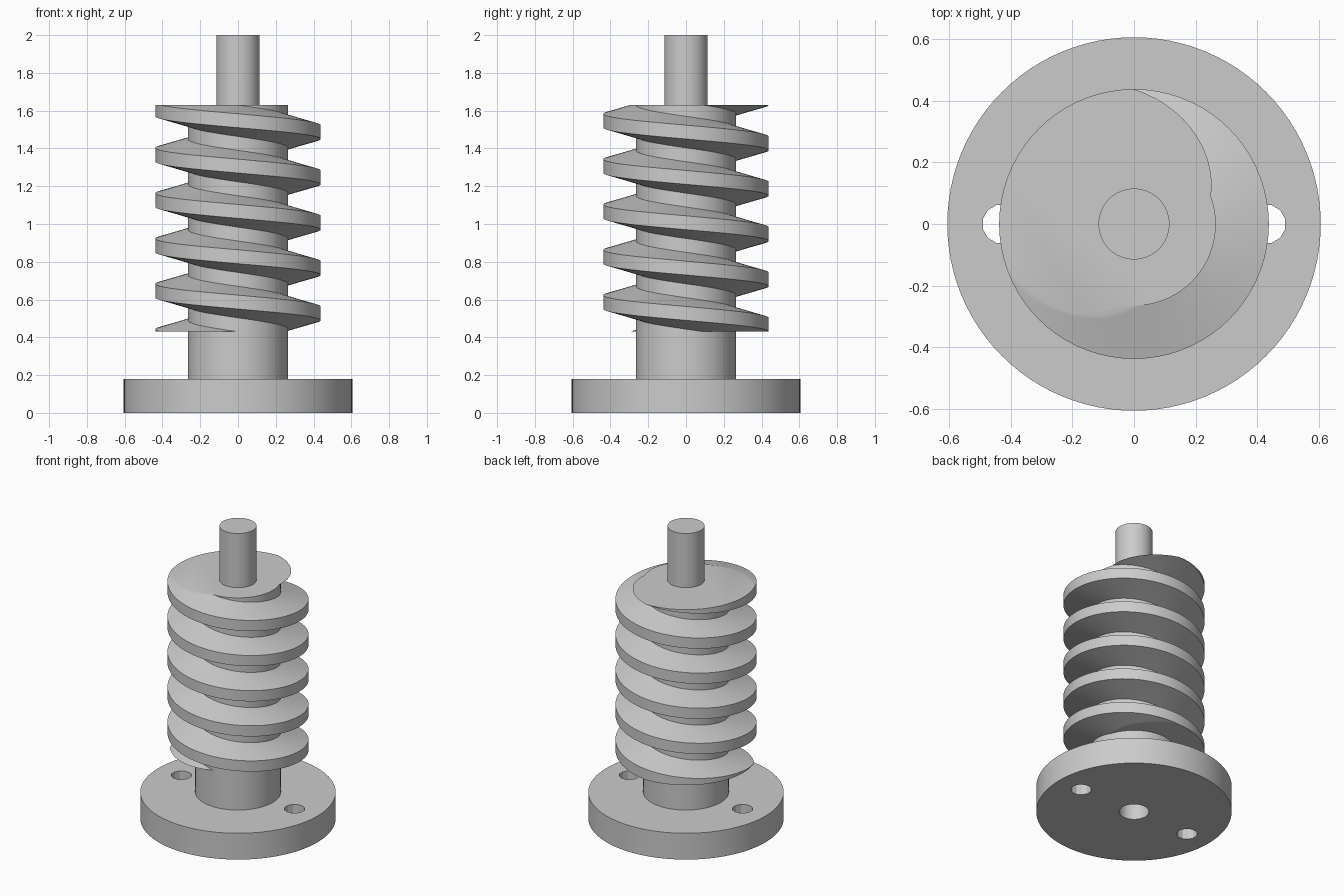
import bpy
import bmesh
from math import radians, cos, sin

if "Cube" in bpy.data.objects:
    bpy.data.objects.remove(bpy.data.objects["Cube"], do_unlink=True)

# Single plain grey
grey = bpy.data.materials.new("plain grey")
grey.use_nodes = True
colour = (0.6, 0.6, 0.6, 1)
grey.diffuse_color = colour
grey.node_tree.nodes["Principled BSDF"].inputs["Base Color"].default_value = colour

FLANGE_TOP, THREAD_BOTTOM, THREAD_TOP, TOP = 0.18, 0.43, 1.63, 2.0
CORE, CREST, TURNS, STEP = 0.265, 0.437, 5, 5


def cylinder(name, radius, bottom, top, x=0, sides=96, turn=0):
    bpy.ops.mesh.primitive_cylinder_add(
        vertices=sides, radius=radius, depth=top - bottom,
        location=(x, 0, (bottom + top) / 2), rotation=(0, 0, radians(turn)))
    obj = bpy.context.object
    obj.name = name
    obj.data.materials.append(grey)
    return obj


def activate(obj):
    bpy.ops.object.select_all(action="DESELECT")
    obj.select_set(True)
    bpy.context.view_layer.objects.active = obj


def smooth(obj, angle=25):
    activate(obj)
    bpy.ops.object.shade_smooth_by_angle(angle=radians(angle))


def cut(obj, cutter):
    mod = obj.modifiers.new("hole", "BOOLEAN")
    mod.operation = "DIFFERENCE"
    mod.solver = "EXACT"
    mod.object = cutter
    activate(obj)
    bpy.ops.object.modifier_apply(modifier=mod.name)


# Flange with two bolt holes, and the collar above it
flange = cylinder("flange", 0.605, 0, FLANGE_TOP)
collar = cylinder("collar", CORE, FLANGE_TOP, THREAD_BOTTOM, sides=72)
for side in (-1, 1):
    drill = cylinder("bolt_hole_cutter", 0.064, -0.1, 0.3, x=side * 0.428, sides=12, turn=15)
    cut(flange, drill)
    bpy.data.objects.remove(drill, do_unlink=True)

# Blind bore from below
bore = cylinder("bore_cutter", 0.093, -0.1, 0.4, sides=32)
for part in (flange, collar):
    cut(part, bore)
bpy.data.objects.remove(bore, do_unlink=True)

# Top shaft
shaft = cylinder("shaft", 0.115, THREAD_TOP, TOP, sides=64)


# Left-handed worm thread: one cam-shaped section twisted up the axis
def section_radius(degrees):
    if degrees < 20 or degrees >= 270:
        return CORE
    if degrees < 90:
        return CORE + (CREST - CORE) * (degrees - 20) / 70
    if degrees <= 200:
        return CREST
    return CREST + (CORE - CREST) * (degrees - 200) / 70


bm = bmesh.new()
count = 360 // STEP
layers = TURNS * count
rings = []
for k in range(layers + 1):
    z = THREAD_BOTTOM + (THREAD_TOP - THREAD_BOTTOM) * k / layers
    ring = []
    for i in range(count):
        r = section_radius(i * STEP)
        a = radians((i - k) * STEP)
        ring.append(bm.verts.new((r * cos(a), r * sin(a), z)))
    rings.append(ring)
for low, high in zip(rings, rings[1:]):
    for i in range(count):
        j = (i + 1) % count
        bm.faces.new((low[i], low[j], high[j]))
        bm.faces.new((low[i], high[j], high[i]))
bm.faces.new(rings[0][::-1])
bm.faces.new(rings[-1])
mesh = bpy.data.meshes.new("worm_thread")
bm.to_mesh(mesh)
bm.free()
mesh.materials.append(grey)
thread = bpy.data.objects.new("worm_thread", mesh)
bpy.context.collection.objects.link(thread)

for part in (flange, collar, shaft, thread):
    smooth(part)
